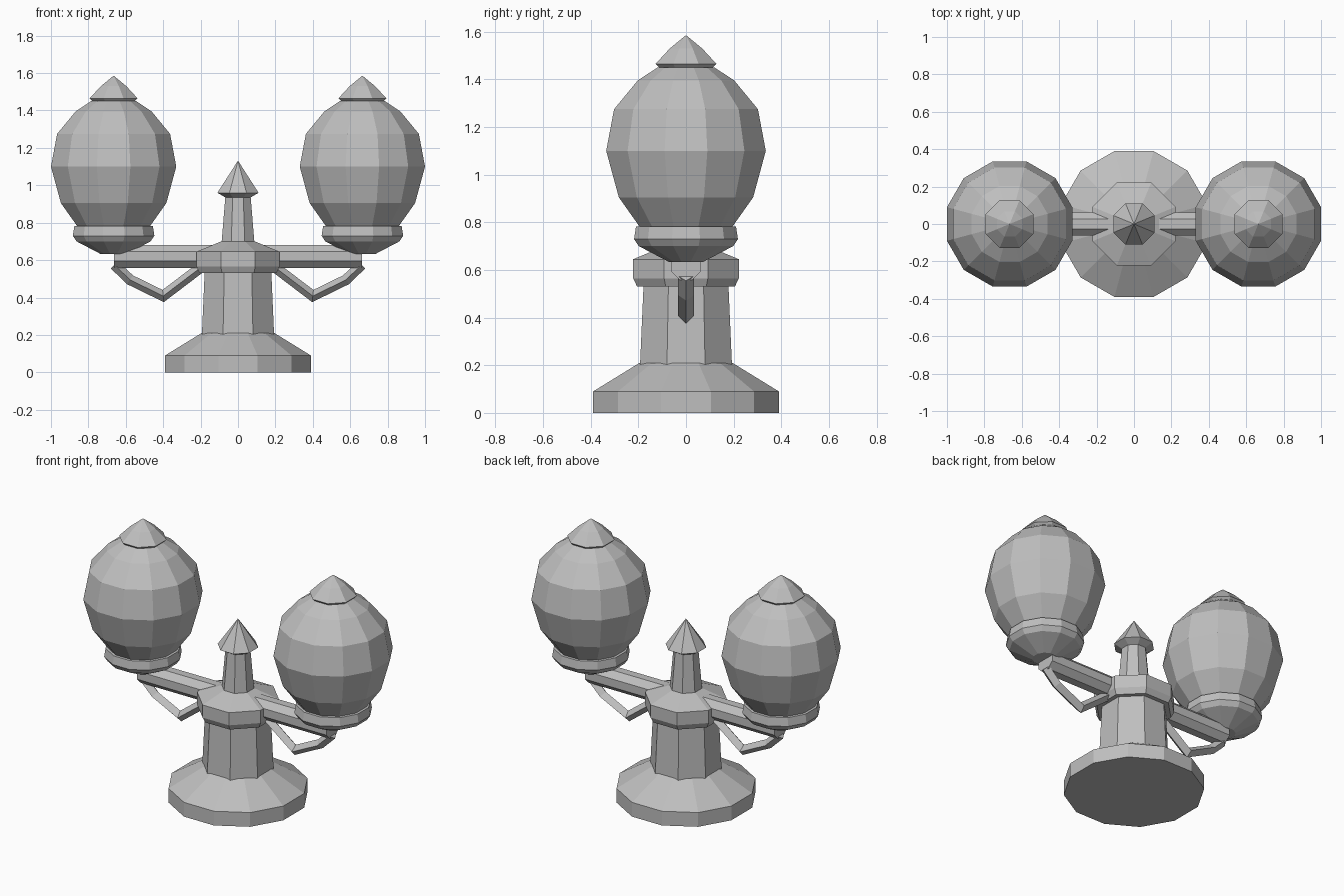
import bpy
import math
from mathutils import Vector

if "Cube" in bpy.data.objects:
    bpy.data.objects.remove(bpy.data.objects["Cube"])

mat = bpy.data.materials.new("light grey")
mat.diffuse_color = (0.52, 0.52, 0.52, 1)
mat.use_nodes = True
mat.node_tree.nodes["Principled BSDF"].inputs["Base Color"].default_value = mat.diffuse_color


def make(name, verts, faces):
    me = bpy.data.meshes.new(name)
    me.from_pydata(verts, [], faces)
    me.materials.append(mat)
    ob = bpy.data.objects.new(name, me)
    bpy.context.collection.objects.link(ob)
    return ob


def skin(name, rings):
    """Join equal-sized rings of points and cap both ends."""
    n = len(rings[0])
    verts = [v for r in rings for v in r]
    faces = [(k * n + i, k * n + (i + 1) % n, (k + 1) * n + (i + 1) % n, (k + 1) * n + i)
             for k in range(len(rings) - 1) for i in range(n)]
    faces.append(tuple(reversed(range(n))))
    faces.append(tuple(range(len(verts) - n, len(verts))))
    return make(name, verts, faces)


def lathe(name, profile, sides, x=0.0):
    """Turned part; profile is (flat-to-centre radius, z), flats face the axes."""
    k = 1 / math.cos(math.pi / sides)
    rings = []
    for r, z in profile:
        rings.append([(x + r * k * math.cos(2 * math.pi * (i + .5) / sides),
                       r * k * math.sin(2 * math.pi * (i + .5) / sides), z)
                      for i in range(sides)])
    return skin(name, rings)


# Base, column, hub and central spire
lathe("base", [(.39, 0), (.39, .09), (.195, .21)], 12)
lathe("column", [(.193, .2), (.178, .54)], 8)
lathe("hub", [(.205, .53), (.222, .565), (.222, .645), (.09, .70)], 8)
lathe("spire", [(.088, .69), (.068, .935), (.11, .96), (.001, 1.13)], 8)

# Octagonal cross arm
k = .062 / math.cos(math.pi / 8)
skin("cross_arm", [[(x, k * math.cos(math.pi * (i + .5) / 4),
                     .62 + k * math.sin(math.pi * (i + .5) / 4)) for i in range(8)]
                   for x in (-.663, .663)])

for side, s in (("left", -1), ("right", 1)):
    cx = s * .665
    # Lamp: cup, globe and pointed cap
    lathe(side + "_cup", [(.07, .633), (.198, .70), (.218, .73), (.21, .782), (.18, .785)], 12, cx)
    lathe(side + "_globe", [(.19, .775), (.282, .905), (.335, 1.10), (.302, 1.275),
                            (.203, 1.395), (.12, 1.45)], 12, cx)
    lathe(side + "_cap", [(.108, 1.445), (.128, 1.465), (.068, 1.53), (.001, 1.585)], 8, cx)

    # Bent brace with a diamond section, mitred at each bend
    path = [Vector(p) for p in ((.66, .575), (.578, .495), (.40, .408), (.18, .575))]
    rings = []
    for i, p in enumerate(path):
        a = (p - path[i - 1]).normalized() if i else None
        b = (path[i + 1] - p).normalized() if i < len(path) - 1 else None
        a, b = a or b, b or a
        t = (a + b).normalized()
        w = .028 / t.dot(a)
        nx, nz = -t.y * w, t.x * w
        ring = [(s * (p.x + nx), 0, p.y + nz), (s * p.x, .034, p.y),
                (s * (p.x - nx), 0, p.y - nz), (s * p.x, -.034, p.y)]
        rings.append(ring)
    skin(side + "_brace", rings)

# Make every face point outwards
import bmesh
for ob in bpy.context.collection.objects:
    bm = bmesh.new()
    bm.from_mesh(ob.data)
    bmesh.ops.recalc_face_normals(bm, faces=bm.faces)
    bm.to_mesh(ob.data)
    bm.free()
